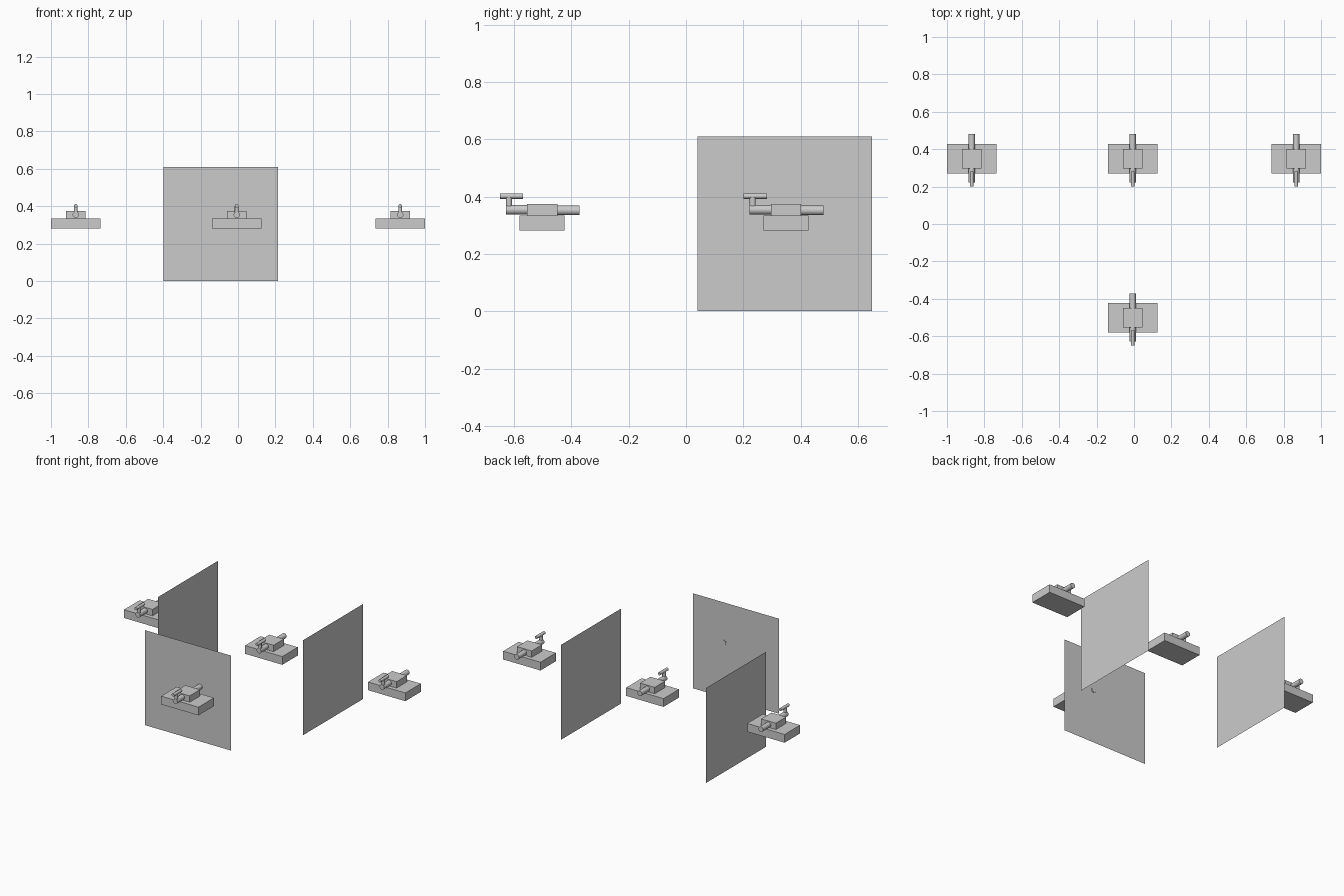
import bpy, math
from mathutils import Vector

if "Cube" in bpy.data.objects:
    bpy.data.objects.remove(bpy.data.objects["Cube"])


def box(name, center, size):
    bpy.ops.mesh.primitive_cube_add(size=1, location=center)
    o = bpy.context.object
    o.name = name
    o.scale = size
    bpy.ops.object.transform_apply(location=False, rotation=False, scale=True)


def tube(name, a, b, r):
    # capped cylinder running from a to b
    a, b = Vector(a), Vector(b)
    d = b - a
    bpy.ops.mesh.primitive_cylinder_add(vertices=32, radius=r, depth=d.length,
                                        location=(a + b) / 2,
                                        rotation=d.to_track_quat('Z', 'Y').to_euler())
    bpy.context.object.name = name
    bpy.ops.object.shade_smooth_by_angle(angle=math.radians(40))


def panel(name, center, rotation):
    bpy.ops.mesh.primitive_plane_add(size=0.61, location=center, rotation=rotation)
    bpy.context.object.name = name


def unit(tag, x, y):
    # slab, raised block, front and rear tubes, post with small sight tube
    box(tag + "_base", (x, y, 0.3075), (0.265, 0.157, 0.053))
    box(tag + "_body", (x, y, 0.3545), (0.104, 0.105, 0.041))
    tube(tag + "_front_tube", (x, y - 0.127, 0.354), (x, y - 0.045, 0.354), 0.0165)
    tube(tag + "_rear_tube", (x, y + 0.045, 0.352), (x, y + 0.131, 0.352), 0.0165)
    tube(tag + "_post", (x, y - 0.116, 0.355), (x, y - 0.116, 0.402), 0.0105)
    tube(tag + "_small_tube", (x, y - 0.148, 0.402), (x, y - 0.067, 0.402), 0.0095)


for tag, x, y in (("left_unit", -0.8675, 0.349), ("middle_unit", -0.007, 0.349),
                  ("right_unit", 0.8675, 0.349), ("front_unit", -0.007, -0.502)):
    unit(tag, x, y)

# thin upright dividers between the units
h = math.pi / 2
panel("left_divider", (-0.598, 0.345, 0.305), (0, h, 0))
panel("right_divider", (0.435, 0.345, 0.305), (0, h, 0))
panel("front_divider", (-0.092, -0.375, 0.305), (h, 0, 0))
